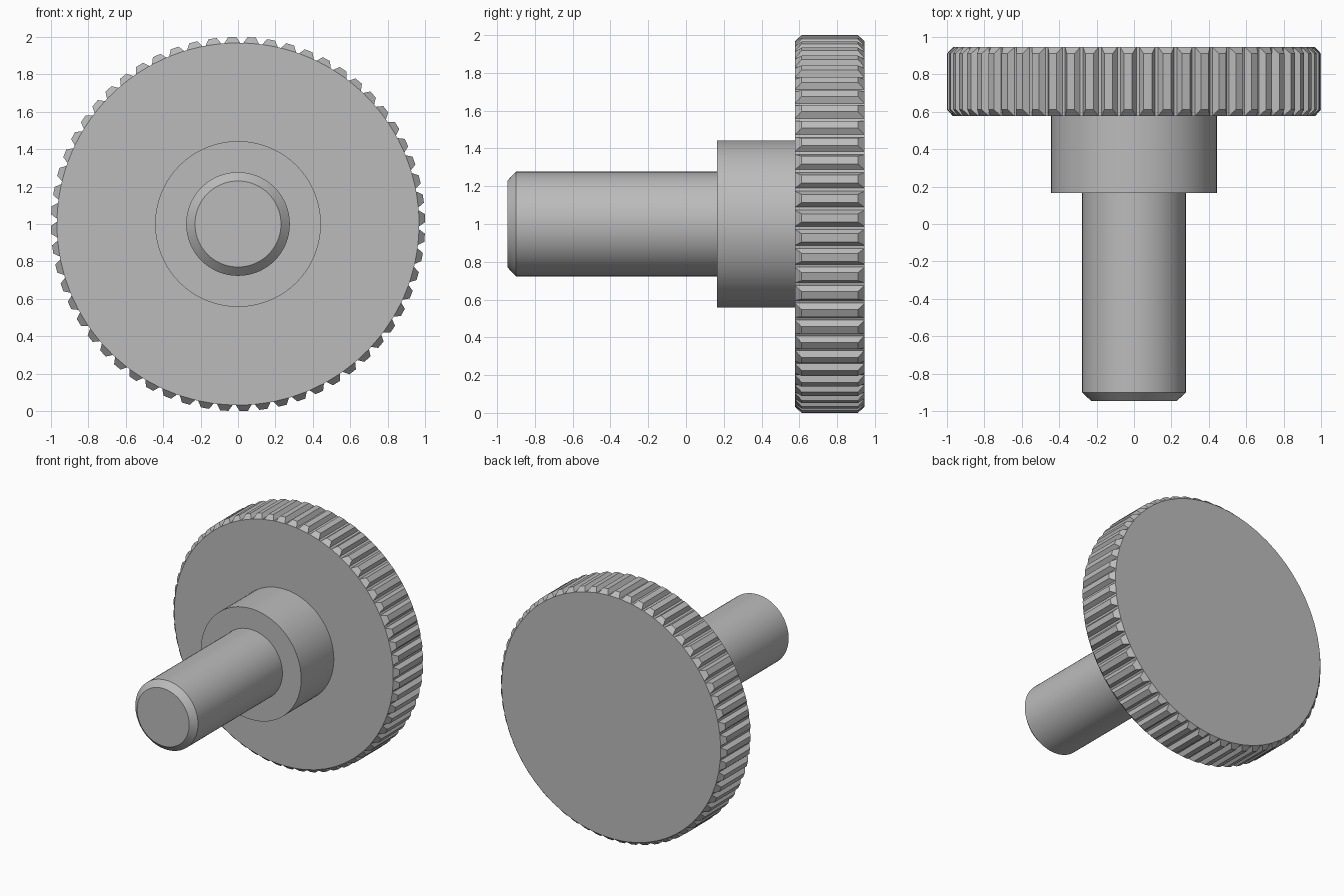
import bpy, bmesh
from math import sin, cos, pi, radians

cube = bpy.data.objects.get("Cube")
if cube:
    bpy.data.objects.remove(cube, do_unlink=True)

AXIS_Z = 1.0          # height of the shared axis, which runs along y
TEETH = 60
FRONT, BACK = 0.577, 0.945
ROOT, TIP, CHAMFER = 0.968, 1.0, 0.035

grey = bpy.data.materials.new("grey metal")
grey.use_nodes = True
colour = (0.5, 0.5, 0.5, 1)
grey.diffuse_color = colour
grey.node_tree.nodes["Principled BSDF"].inputs["Base Color"].default_value = colour


def polar(bm, radius, angle, y):
    return bm.verts.new((radius * cos(angle), y, AXIS_Z + radius * sin(angle)))


def finish(bm, name, smooth):
    bmesh.ops.recalc_face_normals(bm, faces=bm.faces[:])
    mesh = bpy.data.meshes.new(name)
    bm.to_mesh(mesh)
    bm.free()
    mesh.materials.append(grey)
    obj = bpy.data.objects.new(name, mesh)
    bpy.context.collection.objects.link(obj)
    if smooth:
        bpy.ops.object.select_all(action='DESELECT')
        obj.select_set(True)
        bpy.context.view_layer.objects.active = obj
        bpy.ops.object.shade_smooth_by_angle(angle=radians(30))
    return obj


def turned(name, profile, sides=72):
    """Solid of revolution from (radius, y) points, capped at both ends."""
    bm = bmesh.new()
    rings = [[polar(bm, r, 2 * pi * i / sides, y) for i in range(sides)]
             for r, y in profile]
    for a, b in zip(rings, rings[1:]):
        for i in range(sides):
            j = (i + 1) % sides
            bm.faces.new((a[i], a[j], b[j], b[i]))
    bm.faces.new(rings[0])
    bm.faces.new(rings[-1])
    return finish(bm, name, True)


def gear(name):
    """Toothed disc: each tooth is a trapezoid with sloped ends."""
    bm = bmesh.new()
    pitch = 2 * pi / TEETH
    base, top = pitch * 0.42, pitch * 0.21
    teeth = []
    for t in range(TEETH):
        mid = t * pitch + radians(1.8)
        # strips across the width for: base, tip, tip, base
        strips = [(ROOT, -base, 0), (TIP, -top, CHAMFER),
                  (TIP, top, CHAMFER), (ROOT, base, 0)]
        teeth.append([(polar(bm, r, mid + off, FRONT + inset),
                       polar(bm, r, mid + off, BACK - inset))
                      for r, off, inset in strips])
    for t, tooth in enumerate(teeth):
        following = teeth[(t + 1) % TEETH]
        # flanks, tip and the groove floor
        for a, b in zip(tooth, tooth[1:] + following[:1]):
            bm.faces.new((a[0], b[0], b[1], a[1]))
        # sloped ends
        for side in (0, 1):
            bm.faces.new([strip[side] for strip in tooth])
    # flat discs front and back
    for side in (0, 1):
        bm.faces.new([tooth[k][side] for tooth in teeth for k in (0, 3)])
    return finish(bm, name, False)


gear("gear_wheel")
turned("hub", [(0.443, 0.165), (0.443, FRONT + 0.01)])
turned("shaft", [(0.23, -0.945), (0.277, -0.9), (0.277, 0.175)])
